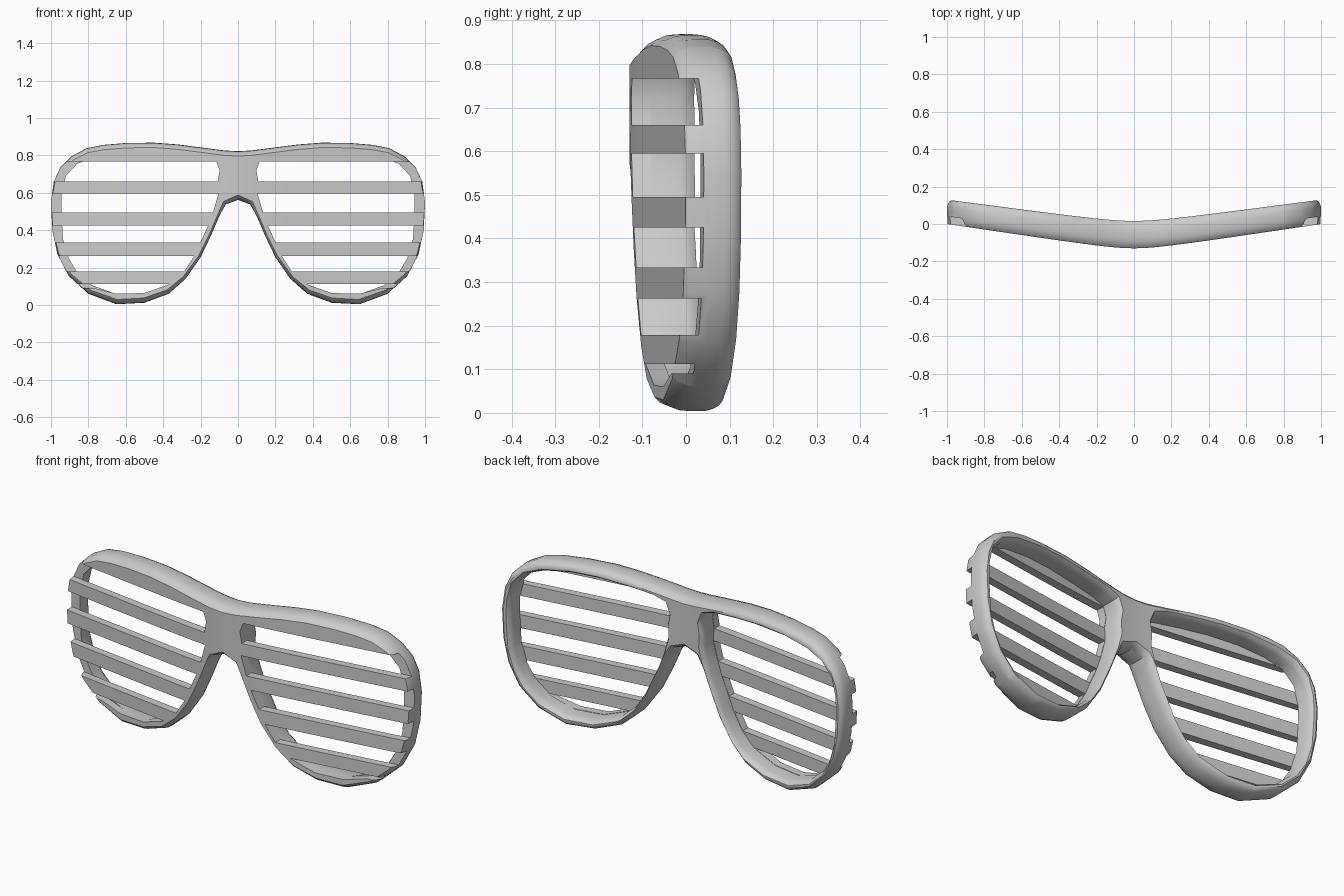
import bpy, bmesh, math
from mathutils import Vector

if "Cube" in bpy.data.objects:
    bpy.data.objects.remove(bpy.data.objects["Cube"])

# Right half of the outer outline (x, z), clockwise from top centre to nose notch
OUTER = [(0, .822), (.07, .826), (.18, .84), (.32, .858), (.45, .868), (.6, .866), (.72, .856),
         (.81, .838), (.89, .795), (.95, .735), (.985, .66), (1, .55), (.993, .4), (.965, .27),
         (.905, .155), (.8, .06), (.65, .004), (.5, .012), (.37, .06), (.28, .14), (.2, .255),
         (.145, .37), (.1, .475), (.065, .538), (0, .562)]
# Nose-side edge of the lens opening, bottom to top, then the rest clockwise
NOSE = [(.5, .062), (.36, .112), (.285, .18), (.232, .262), (.2, .333), (.157, .425),
        (.13, .5), (.103, .595), (.107, .66), (.096, .72), (.115, .77)]
HOLE = NOSE + [(.18, .79), (.32, .805), (.47, .815), (.62, .812), (.77, .79), (.86, .755),
               (.92, .69), (.943, .6), (.945, .5), (.935, .35), (.905, .25), (.86, .175),
               (.78, .105), (.65, .058)]
SLOTS = [(.66, .767), (.495, .595), (.333, .425), (.178, .262)]
PLATE = .04


def inset(pts, d, half=False, by_z=False):
    """Move a clockwise outline inward by d."""
    out, n = [], len(pts)
    for i, (x, z) in enumerate(pts):
        a, b = pts[i - 1], pts[(i + 1) % n]
        if half and i == 0:
            a = (-b[0], b[1])
        if half and i == n - 1:
            b = (-a[0], a[1])
        t = (Vector(b) - Vector(a)).normalized()
        k = d * abs(t.x) if by_z else d
        out.append((x + t.y * k, z - t.x * k))
    return out


def loft(name, layers):
    """Solid through a stack of outlines [(depth, points)]."""
    bm = bmesh.new()
    rings = [[bm.verts.new((x, t, z)) for x, z in pts] for t, pts in layers]
    n = len(rings[0])
    for r, s in zip(rings, rings[1:]):
        for i in range(n):
            j = (i + 1) % n
            bm.faces.new((r[i], r[j], s[j], s[i]))
    bm.faces.new(rings[0])
    bm.faces.new(rings[-1])
    bmesh.ops.recalc_face_normals(bm, faces=bm.faces)
    me = bpy.data.meshes.new(name)
    bm.to_mesh(me)
    bm.free()
    ob = bpy.data.objects.new(name, me)
    bpy.context.collection.objects.link(ob)
    return ob


def nose_x(z):
    for (x0, z0), (x1, z1) in zip(NOSE, NOSE[1:]):
        if z0 <= z <= z1:
            return x0 + (x1 - x0) * (z - z0) / (z1 - z0)


# Solid half frame: softened brow at the front, rounded rim at the back
frame = loft("shutter_frame", [
    (0, inset(OUTER, .026, True, True)), (.012, inset(OUTER, .012, True, True)),
    (.035, inset(OUTER, .002, True, True)), (.06, OUTER), (.09, OUTER),
    (.108, inset(OUTER, .005, True)), (.122, inset(OUTER, .013, True)),
    (.13, inset(OUTER, .024, True))])

# Lens opening behind the shutter plate
cutters = [loft("lens_cutter", [
    (PLATE, HOLE), (.1, HOLE), (.115, inset(HOLE, -.005)),
    (.126, inset(HOLE, -.013)), (.14, inset(HOLE, -.024))])]

# Slots between the slats, open at the outer side
for lo, hi in SLOTS:
    zs = [lo] + [z for _, z in NOSE if lo + .004 < z < hi - .004] + [hi]
    poly = [(nose_x(z) + .002, z) for z in zs] + [(1.2, hi), (1.2, lo)]
    cutters.append(loft("slot_cutter", [(-.1, poly), (PLATE + .001, poly)]))
low = [(.5, .064), (.365, .112), (1.2, .112), (1.2, .09), (.77, .09), (.65, .06)]
cutters.append(loft("slot_cutter", [(-.1, low), (PLATE + .001, low)]))

for c in cutters:
    c.hide_render = True
    m = frame.modifiers.new("cut", 'BOOLEAN')
    m.operation, m.solver, m.object = 'DIFFERENCE', 'EXACT', c
dg = bpy.context.evaluated_depsgraph_get()
mesh = bpy.data.meshes.new_from_object(frame.evaluated_get(dg))
frame.modifiers.clear()
frame.data = mesh
for c in cutters:
    bpy.data.objects.remove(c)

# Bow the half frame around the face and open its centre for mirroring
bm = bmesh.new()
bm.from_mesh(mesh)
for x in (.04, .09, .15, .22, .32, .45, .6, .8):
    bmesh.ops.bisect_plane(bm, geom=bm.verts[:] + bm.edges[:] + bm.faces[:],
                           plane_co=(x, 0, 0), plane_no=(1, 0, 0), dist=1e-5)
bmesh.ops.delete(bm, geom=[f for f in bm.faces if all(abs(v.co.x) < 1e-4 for v in f.verts)],
                 context='FACES')
for v in bm.verts:
    x = v.co.x
    bow = .13 * (math.sqrt(x * x + .02) - .1414) / .8686
    v.co.y = -.13 + bow + v.co.y * (1 + .13 * (1 - x))
bmesh.ops.triangulate(bm, faces=[f for f in bm.faces if len(f.verts) > 4])
bm.to_mesh(mesh)
bm.free()

mir = frame.modifiers.new("mirror", 'MIRROR')
mir.use_clip = True
bpy.context.view_layer.objects.active = frame
frame.select_set(True)
bpy.ops.object.modifier_apply(modifier="mirror")
bpy.ops.object.shade_smooth_by_angle(angle=math.radians(38))
